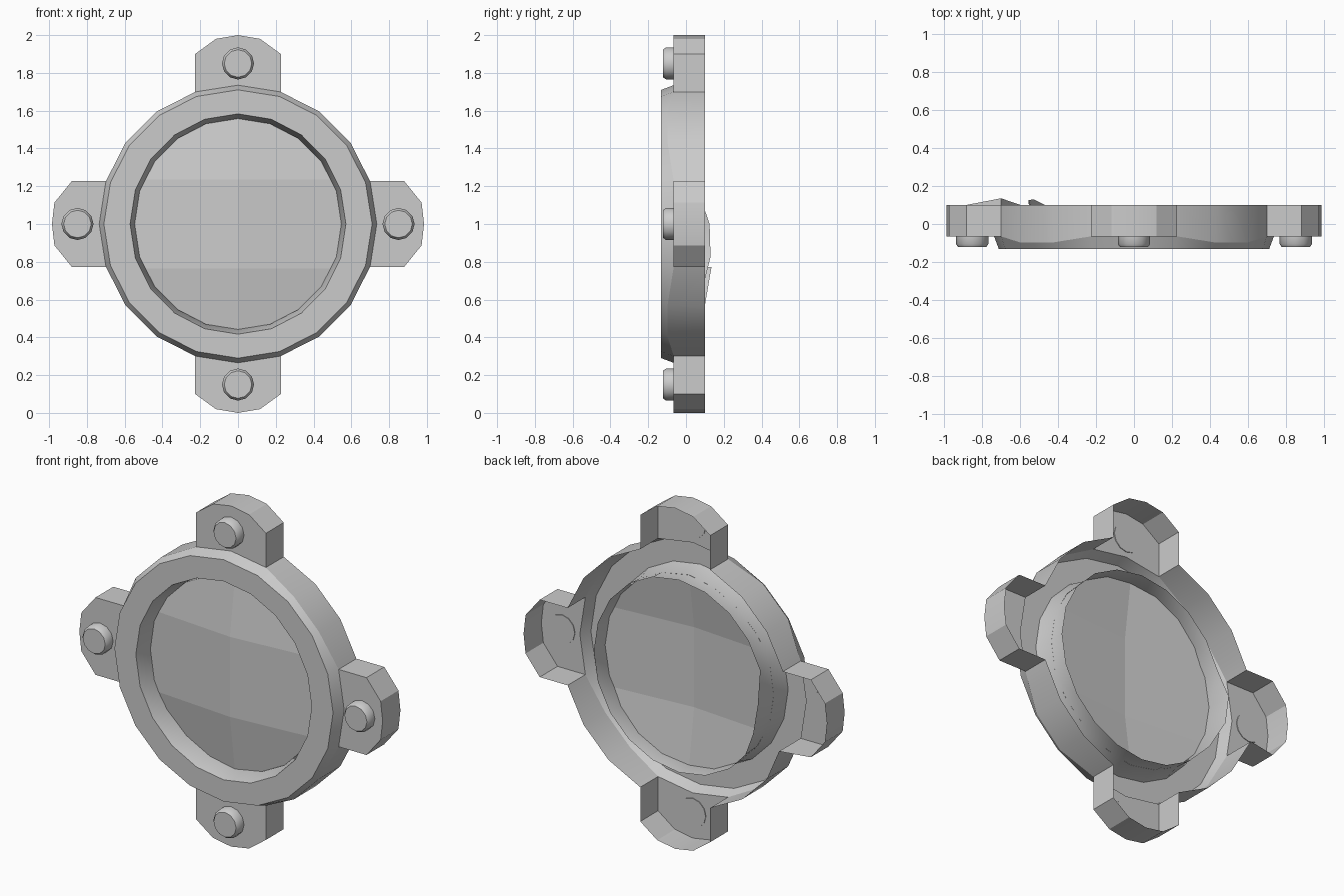
import bpy, bmesh, math
from mathutils import Vector

if "Cube" in bpy.data.objects:
    bpy.data.objects.remove(bpy.data.objects["Cube"])

CZ = 1.0      # height of the ring centre
N = 20        # sides of the ring
HX = 0.98     # the opening is slightly narrower than tall


def finish(name, bm, angle=20):
    """Weld, orient to the front (-y) and add the object."""
    bmesh.ops.remove_doubles(bm, verts=bm.verts, dist=0.002)
    bmesh.ops.recalc_face_normals(bm, faces=bm.faces)
    front = min(bm.faces, key=lambda f: f.calc_center_median().y)
    if front.normal.y > 0:
        bmesh.ops.reverse_faces(bm, faces=bm.faces)
    mesh = bpy.data.meshes.new(name)
    bm.to_mesh(mesh)
    bm.free()
    ob = bpy.data.objects.new(name, mesh)
    bpy.context.collection.objects.link(ob)
    ob.location.z = CZ
    bpy.ops.object.select_all(action='DESELECT')
    ob.select_set(True)
    bpy.context.view_layer.objects.active = ob
    bpy.ops.object.shade_smooth_by_angle(angle=math.radians(angle))
    return ob


def face(bm, pts):
    return bm.faces.new([bm.verts.new(p) for p in pts])


def polar(r, i, y, sx=1.0):
    a = 2 * math.pi * i / N
    return Vector((sx * r * math.cos(a), y, r * math.sin(a)))


# Frame profile at ring position i, from the back of the inner tube to the back of the outer wall
def profile(i):
    i %= N
    at_lug = i % 5 in (0, 1, 4)
    tube_back = {10: 0.125, 11: 0.13, 12: 0.09}.get(i, 0.065)   # lifted rim on one side
    wall_back = 0.135 if i == 11 else 0.10                      # one bent corner
    return [polar(0.565, i, tube_back, HX), polar(0.558, i, -0.03, HX),
            polar(0.583, i, -0.132, HX), polar(0.71, i, -0.132),
            polar(0.735, i, -0.065 if at_lug else -0.098), polar(0.735, i, wall_back)]


bm = bmesh.new()
for i in range(N):
    a, b = profile(i), profile(i + 1)
    for k in range(5):
        # the outer wall is left open where a lug joins the ring
        if k == 4 and i % 5 in (0, 4):
            continue
        face(bm, (a[k], b[k], b[k + 1], a[k + 1]))

# Lugs: front plate and side walls, open at the back
for q in range(4):
    ang = q * math.pi / 2
    sides = [(0.227, 0.88), (0.113, 0.972), (0.0, 0.985)]
    ends = [(0.227, 0.90), (0.117, 0.98), (0.0, 1.0)]
    half = sides if q % 2 == 0 else ends
    half = [(0.735 * math.sin(math.pi / 10), 0.735 * math.cos(math.pi / 10))] + half
    outline = half + [(-u, v) for u, v in half[-2::-1]]

    def place(u, v, y):
        return Vector((v * math.cos(ang) - u * math.sin(ang), y,
                       v * math.sin(ang) + u * math.cos(ang)))

    face(bm, [place(u, v, -0.065) for u, v in outline + [(0, 0.735)]])
    for j in range(len(outline) - 1):
        p, r = outline[j], outline[j + 1]
        # the q == 2 lug shares the bent corner of the ring
        yp = 0.135 if (q == 2 and j == 0) else 0.10
        face(bm, (place(*p, -0.065), place(*r, -0.065), place(*r, 0.10), place(*p, yp)))
finish("porthole_frame", bm)

# Glass: shallow faceted dome bulging to the front
bm = bmesh.new()
face(bm, [polar(0.559, i, 0, HX) for i in range(N)])
for co, no in (((0, 0, 0), (1, 0, 0)), ((0, 0, 0.235), (0, 0, 1)), ((0, 0, -0.235), (0, 0, 1))):
    bmesh.ops.bisect_plane(bm, geom=bm.verts[:] + bm.edges[:] + bm.faces[:],
                           plane_co=co, plane_no=no)
for v in bm.verts:
    v.co.y = -0.075 + 0.08 * abs(v.co.x) + 0.14 * max(0, abs(v.co.z) - 0.235)
finish("glass", bm, 1)

# Bolts: short chamfered studs on the lugs, ends showing through the plate
S = 12
for n, (x, z) in enumerate(((0.85, 0), (0, 0.85), (-0.85, 0), (0, -0.85))):
    bm = bmesh.new()
    rings = [(0.085, -0.061), (0.085, -0.105), (0.073, -0.122)]
    loops = [[Vector((x + r * math.cos(2 * math.pi * k / S), y, z + r * math.sin(2 * math.pi * k / S)))
              for k in range(S)] for r, y in rings]
    for lo, hi in zip(loops, loops[1:]):
        for k in range(S):
            m = (k + 1) % S
            face(bm, (lo[k], lo[m], hi[m], hi[k]))
    face(bm, loops[0])
    face(bm, loops[-1])
    finish(f"bolt_{n + 1}", bm, 35)
